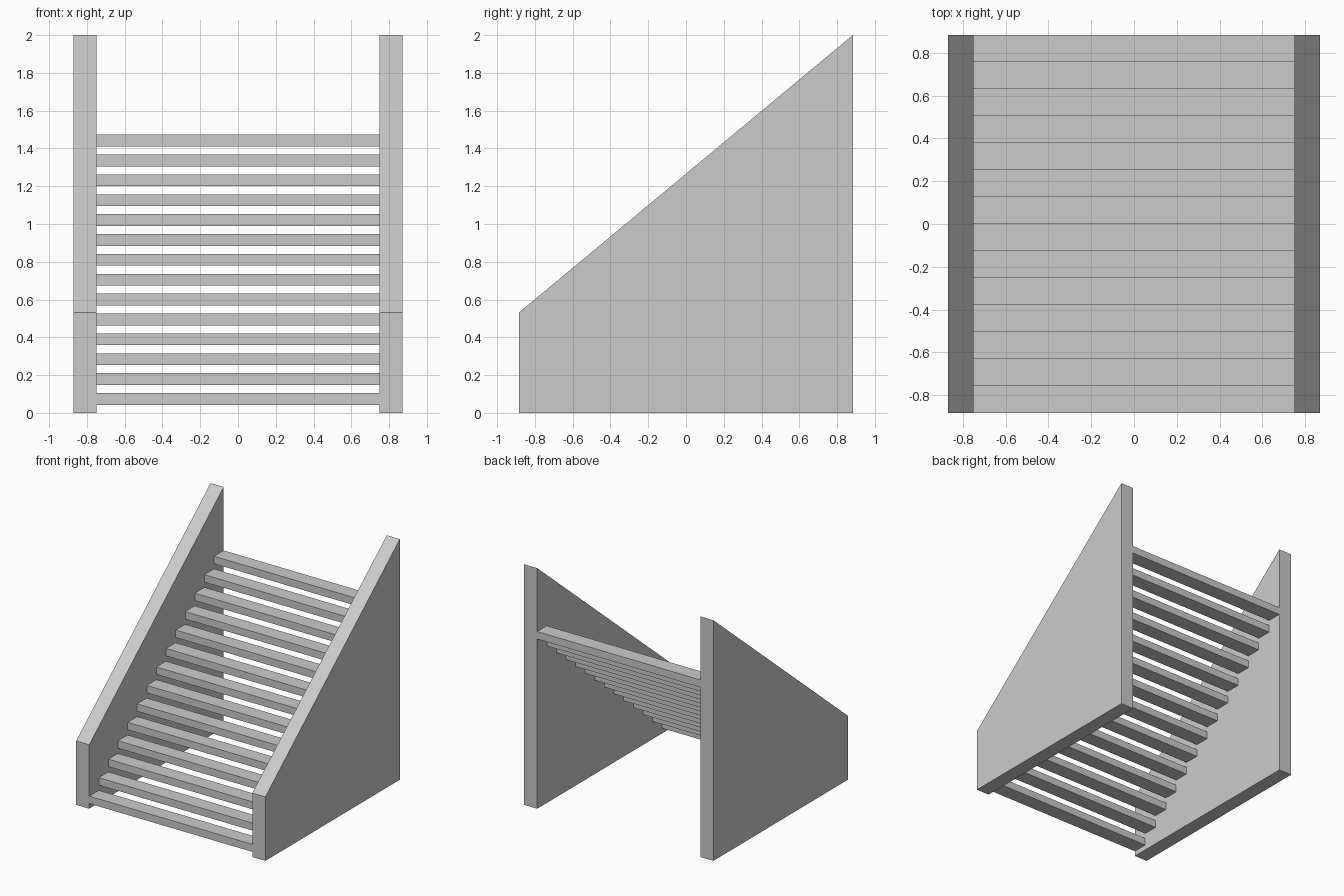
import bpy

if "Cube" in bpy.data.objects:
    bpy.data.objects.remove(bpy.data.objects["Cube"])

HALF_Y = 0.883
INNER_X, OUTER_X = 0.75, 0.87
STEPS = 14
RISE, THICK, FIRST_TOP = 0.1052, 0.062, 0.105


def extrude_x(name, profile, x0, x1):
    """Solid made from a (y, z) profile, counter-clockwise seen from +x."""
    n = len(profile)
    verts = [(x, y, z) for x in (x0, x1) for y, z in profile]
    faces = [tuple(reversed(range(n))), tuple(range(n, 2 * n))]
    faces += [(i, (i + 1) % n, (i + 1) % n + n, i + n) for i in range(n)]
    mesh = bpy.data.meshes.new(name)
    mesh.from_pydata(verts, [], faces)
    obj = bpy.data.objects.new(name, mesh)
    bpy.context.collection.objects.link(obj)
    return obj


# Sloped side walls
wall = [(-HALF_Y, 0), (HALF_Y, 0), (HALF_Y, 2), (-HALF_Y, 0.532)]
extrude_x("side_wall_left", wall, -OUTER_X, -INNER_X)
extrude_x("side_wall_right", wall, INNER_X, OUTER_X)

# Open treads between the walls
depth = 2 * HALF_Y / STEPS
for i in range(STEPS):
    y0 = -HALF_Y + i * depth
    z1 = FIRST_TOP + i * RISE
    tread = [(y0, z1 - THICK), (y0 + depth, z1 - THICK), (y0 + depth, z1), (y0, z1)]
    extrude_x(f"tread_{i + 1:02d}", tread, -INNER_X, INNER_X)
